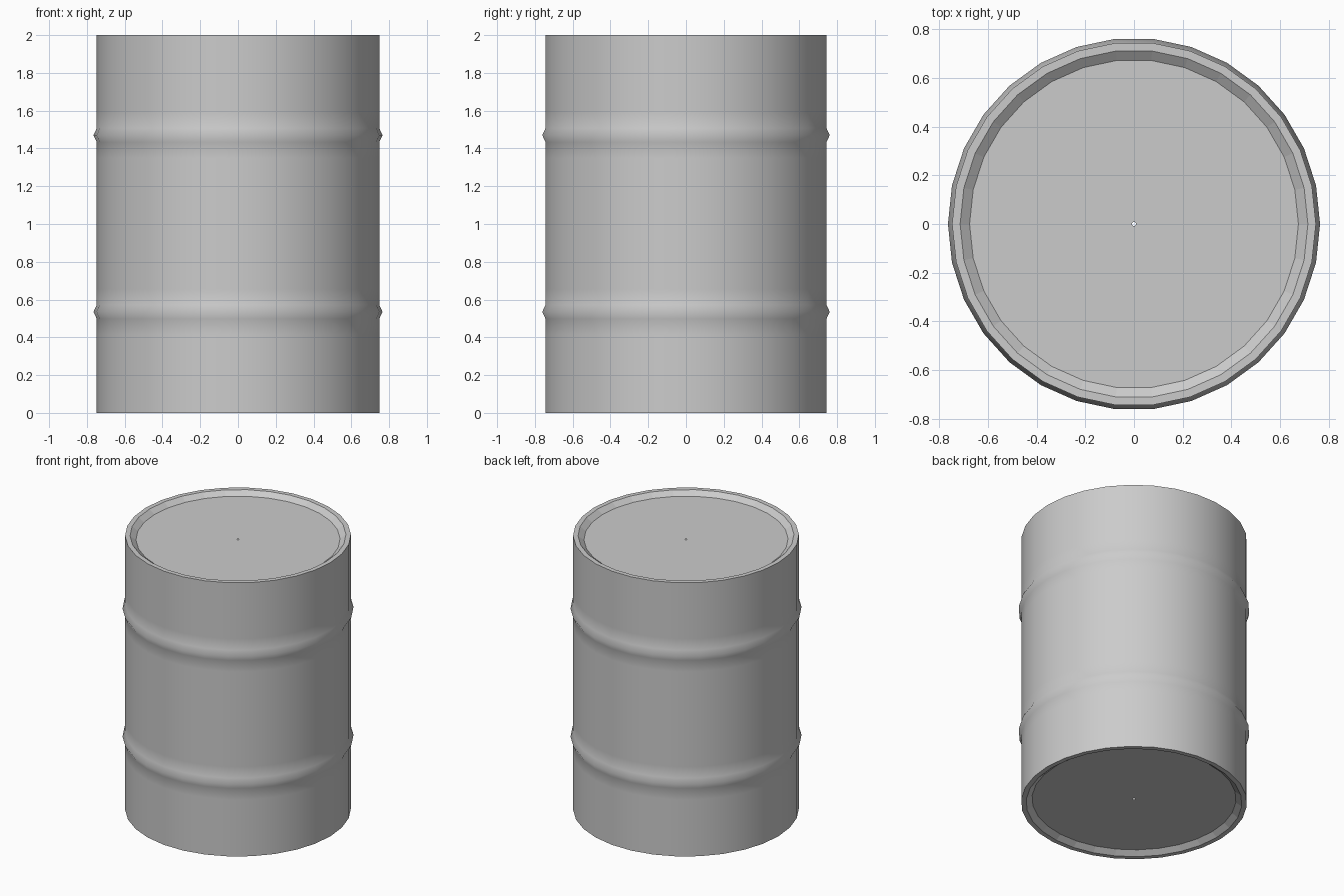
import bpy, bmesh
from math import sin, cos, pi

if "Cube" in bpy.data.objects:
    bpy.data.objects.remove(bpy.data.objects["Cube"])

SEGMENTS = 30
BODY_R, RIB_R = 0.748, 0.765


def lathe(name, profile, smooth):
    """Revolve an (r, z) profile listed bottom to top, faces outward."""
    bm = bmesh.new()
    rings = [[bm.verts.new((r * cos(2 * pi * i / SEGMENTS), r * sin(2 * pi * i / SEGMENTS), z))
              for i in range(SEGMENTS)] for r, z in profile]
    for a, b in zip(rings, rings[1:]):
        for i in range(SEGMENTS):
            j = (i + 1) % SEGMENTS
            f = bm.faces.new((a[i], a[j], b[j], b[i]))
            f.smooth = smooth(f)
    mesh = bpy.data.meshes.new(name)
    bm.to_mesh(mesh)
    bm.free()
    obj = bpy.data.objects.new(name, mesh)
    bpy.context.collection.objects.link(obj)
    return obj


def rib(z):
    """Raised hoop with support loops either side."""
    return [(BODY_R, z - 0.12), (BODY_R, z - 0.037), (RIB_R, z),
            (BODY_R, z + 0.037), (BODY_R, z + 0.12)]


# recessed end: tiny centre hole, flat lid, sloping wall, rim
bottom = [(0.008, 0.03), (0.676, 0.03), (0.715, 0.0), (BODY_R, 0.0)]
top = [(r, 2 - z) for r, z in reversed(bottom)]

# smooth side wall, flat-shaded ends
lathe("barrel", bottom + rib(0.535) + rib(1.47) + top,
      lambda f: all(v.co.xy.length > 0.73 for v in f.verts))
